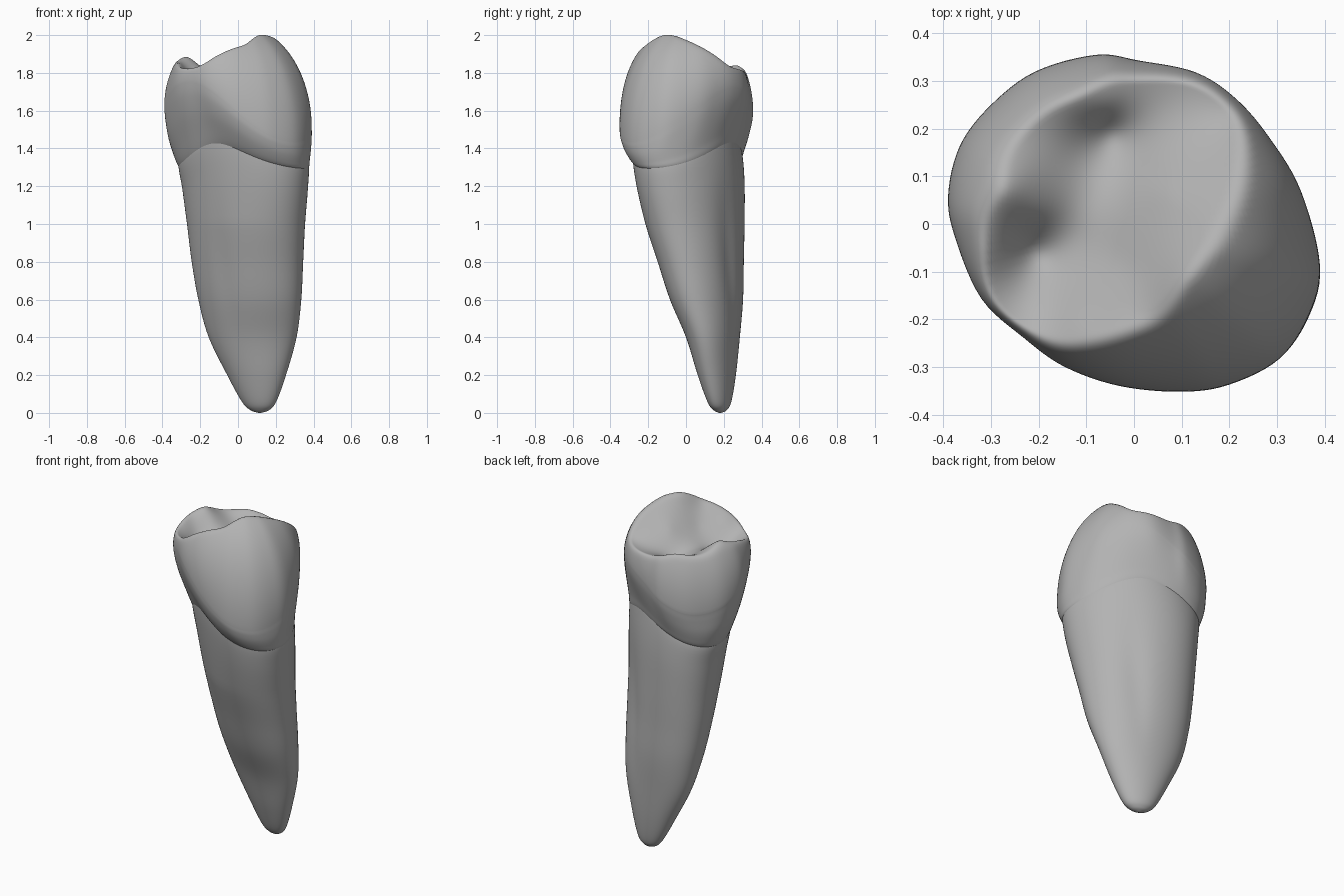
import bpy, bmesh, math
from mathutils import Vector

cube = bpy.data.objects.get("Cube")
if cube:
    bpy.data.objects.remove(cube)

enamel = bpy.data.materials.new("tooth grey")
enamel.use_nodes = True
GREY = (0.45, 0.45, 0.45, 1)
enamel.diffuse_color = GREY
enamel.node_tree.nodes["Principled BSDF"].inputs["Base Color"].default_value = GREY


def clamp01(v):
    return max(0.0, min(1.0, v))


def catmull(p0, p1, p2, p3, t):
    return (p1 + (p2 - p0) * (t / 2) + (p0 * 2 - p1 * 5 + p2 * 4 - p3) * (t * t / 2)
            + (p1 * 3 - p0 - p2 * 3 + p3) * (t ** 3 / 2))


def smooth_rows(rows, steps):
    """Smooth interpolation through open profile rows."""
    rows = [Vector(r) for r in rows]
    rows = [rows[0]] + rows + [rows[-1]]
    out = [catmull(*rows[i:i + 4], k / steps)
           for i in range(len(rows) - 3) for k in range(steps)]
    return out + [rows[-1]]


# Crown outline seen from above, scaled to a unit box
RIM_Z, RX, RY = 1.61, .39, .355
OUTLINE = [(.39, -.085), (.35, .07), (.285, .18), (.215, .262), (.13, .318),
           (.01, .343), (-.08, .355), (-.207, .32), (-.30, .25), (-.365, .165),
           (-.39, .06), (-.375, -.03), (-.32, -.157), (-.23, -.24),
           (-.145, -.30), (-.03, -.34), (.1, -.352), (.2, -.337),
           (.305, -.283), (.368, -.19)]
pts = [Vector((x / RX, y / RY)) for x, y in OUTLINE]
N = len(pts)
UNIT = [catmull(pts[i - 1], pts[i], pts[(i + 1) % N], pts[(i + 2) % N], k / 6)
        for i in range(N) for k in range(6)]
SEG = len(UNIT)


def section(row, u):
    """Skewed oval at the root, changing to the crown outline higher up."""
    z, x0, x1, y0, y1 = row
    t = math.atan2(u.y, u.x)
    f = clamp01((z - 1.3) / (RIM_Z - 1.3))
    p = Vector((math.cos(t + .17), math.sin(t - .17))).lerp(u, f * f * (3 - 2 * f))
    return Vector(((x0 + x1) / 2 + (x1 - x0) / 2 * p.x,
                   (y0 + y1) / 2 + (y1 - y0) / 2 * p.y, z))


def neck_wave(a):
    return 0.035 + 0.06 * math.cos(2 * (a - math.radians(245)))


def rim_wave(a):
    """The widest line sits high on the narrow sides, low on the long diagonal."""
    return 0.13 * math.sin(2 * a) + 0.02 * math.sin(a) - 0.04 * math.cos(a)


def loft(name, rings):
    """Skins closed rings and caps both ends."""
    bm = bmesh.new()
    loops = [[bm.verts.new(p) for p in ring] for ring in rings]
    for a, b in zip(loops, loops[1:]):
        for i in range(SEG):
            j = (i + 1) % SEG
            bm.faces.new((a[i], a[j], b[j], b[i]))
    bm.faces.new(loops[0][::-1])
    bm.faces.new(loops[-1])
    bmesh.ops.recalc_face_normals(bm, faces=bm.faces)
    mesh = bpy.data.meshes.new(name)
    bm.to_mesh(mesh)
    bm.free()
    mesh.materials.append(enamel)
    mesh.shade_smooth()
    bpy.context.collection.objects.link(bpy.data.objects.new(name, mesh))


# Root: height, then x and y limits of the section
ROOT = [(0, .11, .122, .175, .187), (.015, .065, .165, .145, .216),
        (.06, .02, .203, .113, .24), (.2, -.057, .254, .062, .264),
        (.4, -.155, .31, 0, .285), (.6, -.21, .335, -.085, .302),
        (.8, -.245, .345, -.15, .306), (1, -.27, .355, -.215, .31),
        (1.2, -.295, .37, -.265, .31), (1.34, -.315, .375, -.282, .297),
        (1.42, -.29, .35, -.26, .27)]


def root_point(row, u):
    p = section(row, u)
    z = row[0]
    mid = Vector(((row[1] + row[2]) / 2, (row[3] + row[4]) / 2, z))
    a = math.atan2(p.y - mid.y, p.x - mid.x)
    # Shallow lengthwise grooves on the two flatter sides
    fade = math.sin(math.pi * clamp01((z - .25) / 1.1)) ** 2
    for side, depth in ((48, .06), (228, .03)):
        d = math.remainder(a - math.radians(side), math.tau)
        p = mid + (p - mid) * (1 - depth * fade * math.exp(-(d / .35) ** 2))
    p.z += neck_wave(a) * clamp01((z - 1) / .33)
    return p


loft("root", [[root_point(r, u) for u in UNIT] for r in smooth_rows(ROOT, 6)])

# Crown wall, from the neck up to its widest line
WALL = [(1.30, -.29, .35, -.255, .275), (1.335, -.318, .376, -.284, .298),
        (1.39, -.341, .381, -.309, .313), (1.47, -.368, .387, -.335, .333),
        (1.55, -.384, .39, -.351, .349), (RIM_Z, -RX, RX, -RY, RY)]


def wall_point(row, u):
    p = section(row, u)
    a = math.atan2(p.y, p.x)
    f = clamp01((row[0] - 1.3) / (RIM_Z - 1.3))
    p.z += neck_wave(a) * (1 - f) + rim_wave(a) * f
    return p


# Biting surface: cusps, ridges, grooves and pits as x, y, height
RELIEF = [(.13, -.13, 2.04), (.18, .01, 1.97), (.22, .13, 1.91), (.21, .23, 1.84),
          (.04, -.2, 1.96), (-.03, -.19, 1.91), (-.12, -.2, 1.865),
          (-.22, -.14, 1.785), (-.21, -.06, 1.745), (-.2, .03, 1.82),
          (-.12, -.03, 1.77), (-.09, .05, 1.78), (-.12, .14, 1.78),
          (-.05, .19, 1.75), (-.06, .25, 1.81), (-.06, .32, 1.83),
          (.07, .25, 1.80), (-.19, .18, 1.825), (-.12, .26, 1.84),
          (-.27, .07, 1.885), (-.31, -.06, 1.85), (-.28, .2, 1.85),
          (.06, .07, 1.86), (.05, -.04, 1.90), (-.02, -.09, 1.85),
          (.3, -.25, 2.15), (.36, 0, 2.05), (.08, -.33, 2.08),
          (-.2, -.28, 1.86), (.32, .17, 1.95), (-.37, .08, 1.87)]


def blend(x, y, px, py):
    return math.sqrt((x - px) ** 2 + (y - py) ** 2 + .001)


def solve(rows):
    """Gauss-Jordan elimination on an augmented matrix."""
    n = len(rows)
    for i in range(n):
        k = max(range(i, n), key=lambda r: abs(rows[r][i]))
        rows[i], rows[k] = rows[k], rows[i]
        rows[i] = [v / rows[i][i] for v in rows[i]]
        for j in range(n):
            if j != i:
                m = rows[j][i]
                rows[j] = [b - m * a for a, b in zip(rows[i], rows[j])]
    return [r[-1] for r in rows]


BASE = 1.85
WEIGHTS = solve([[blend(x, y, px, py) for px, py, _ in RELIEF] + [z - BASE]
                 for x, y, z in RELIEF])


def relief(x, y):
    return BASE + sum(w * blend(x, y, px, py)
                      for w, (px, py, _) in zip(WEIGHTS, RELIEF))


def smooth_min(a, b, k):
    h = clamp01(.5 + (b - a) / (2 * k))
    return b + (a - b) * h - k * h * (1 - h)


def top_point(s, u):
    x, y = RX * s * u.x, RY * s * u.y
    rim = RIM_Z + rim_wave(math.atan2(y, x))
    dome = rim + (2.055 - rim) * math.sqrt(1 - s * s)
    return Vector((x, y, smooth_min(dome, relief(x, y), .04)))


walls = [[wall_point(r, u) for u in UNIT] for r in smooth_rows(WALL, 6)]
CAP = 48
caps = [[top_point(math.cos(math.pi / 2 * k / CAP), u) for u in UNIT]
        for k in range(1, CAP)]
loft("crown", walls + caps)
